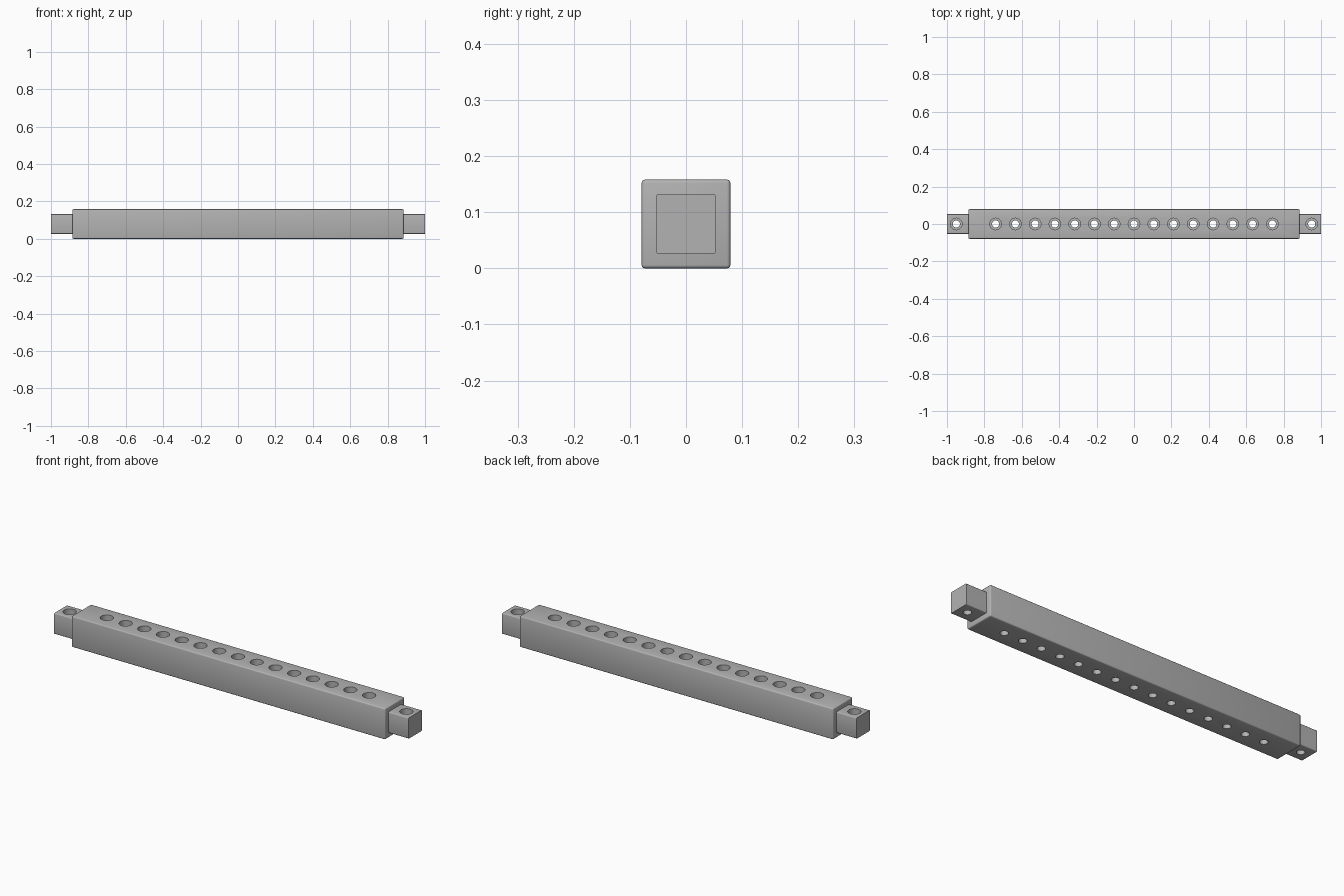
import bpy, bmesh, math

if "Cube" in bpy.data.objects:
    bpy.data.objects.remove(bpy.data.objects["Cube"])

HALF = 0.079           # half thickness of the beam, also its centre height
PITCH = 0.1057         # spacing of the beam holes
WIDE, NARROW = 0.031, 0.019

grey = bpy.data.materials.new("plain grey")
grey.use_nodes = True
grey.diffuse_color = (0.45, 0.45, 0.45, 1)
grey.node_tree.nodes["Principled BSDF"].inputs["Base Color"].default_value = (0.45, 0.45, 0.45, 1)


def finish(name, bm):
    mesh = bpy.data.meshes.new(name)
    bmesh.ops.recalc_face_normals(bm, faces=bm.faces)
    bm.to_mesh(mesh)
    bm.free()
    obj = bpy.data.objects.new(name, mesh)
    bpy.context.collection.objects.link(obj)
    mesh.materials.append(grey)
    return obj


def bar(name, x0, x1, half, bevel, ends):
    """Square bar along x with rounded edges; the end rims are optional."""
    bm = bmesh.new()
    bmesh.ops.create_cube(bm, size=1)
    for v in bm.verts:
        v.co.x = x1 if v.co.x > 0 else x0
        v.co.y *= 2 * half
        v.co.z = v.co.z * 2 * half + HALF
    edges = [e for e in bm.edges
             if ends or abs(e.verts[0].co.x - e.verts[1].co.x) > 0.01]
    bmesh.ops.bevel(bm, geom=edges, offset=bevel, segments=3, profile=0.5, affect='EDGES')
    return finish(name, bm)


def stepped_cutter(name, xs, ledge):
    """Wide bore above the ledge, narrow bore through the rest."""
    bm = bmesh.new()
    sides = 32
    profile = [(NARROW, -0.1), (NARROW, ledge), (WIDE, ledge), (WIDE, 0.3)]
    for x in xs:
        rings = [[bm.verts.new((x + r * math.cos(a), r * math.sin(a), z))
                  for a in (2 * math.pi * i / sides for i in range(sides))]
                 for r, z in profile]
        for low, high in zip(rings, rings[1:]):
            for i in range(sides):
                j = (i + 1) % sides
                bm.faces.new((low[i], low[j], high[j], high[i]))
        bm.faces.new(rings[0][::-1])
        bm.faces.new(rings[-1])
    return finish(name, bm)


def drill(obj, cutter):
    mod = obj.modifiers.new("holes", 'BOOLEAN')
    mod.operation = 'DIFFERENCE'
    mod.solver = 'EXACT'
    mod.object = cutter
    bpy.ops.object.select_all(action='DESELECT')
    obj.select_set(True)
    bpy.context.view_layer.objects.active = obj
    bpy.ops.object.modifier_apply(modifier=mod.name)
    bpy.data.objects.remove(cutter)
    bpy.ops.object.shade_smooth_by_angle(angle=math.radians(35))


# Main beam with a row of counterbored holes
beam = bar("beam", -0.885, 0.885, HALF, 0.006, True)
drill(beam, stepped_cutter("beam_cutter", [PITCH * i for i in range(-7, 8)], 0.07))

# Narrower end tabs, each with one hole
for side, name in ((1, "left_tab"), (-1, "right_tab")):
    x0, x1 = sorted((side * 0.88, side))
    tab = bar(name, x0, x1, 0.053, 0.004, False)
    drill(tab, stepped_cutter(name + "_cutter", [side * 0.95], 0.07))
